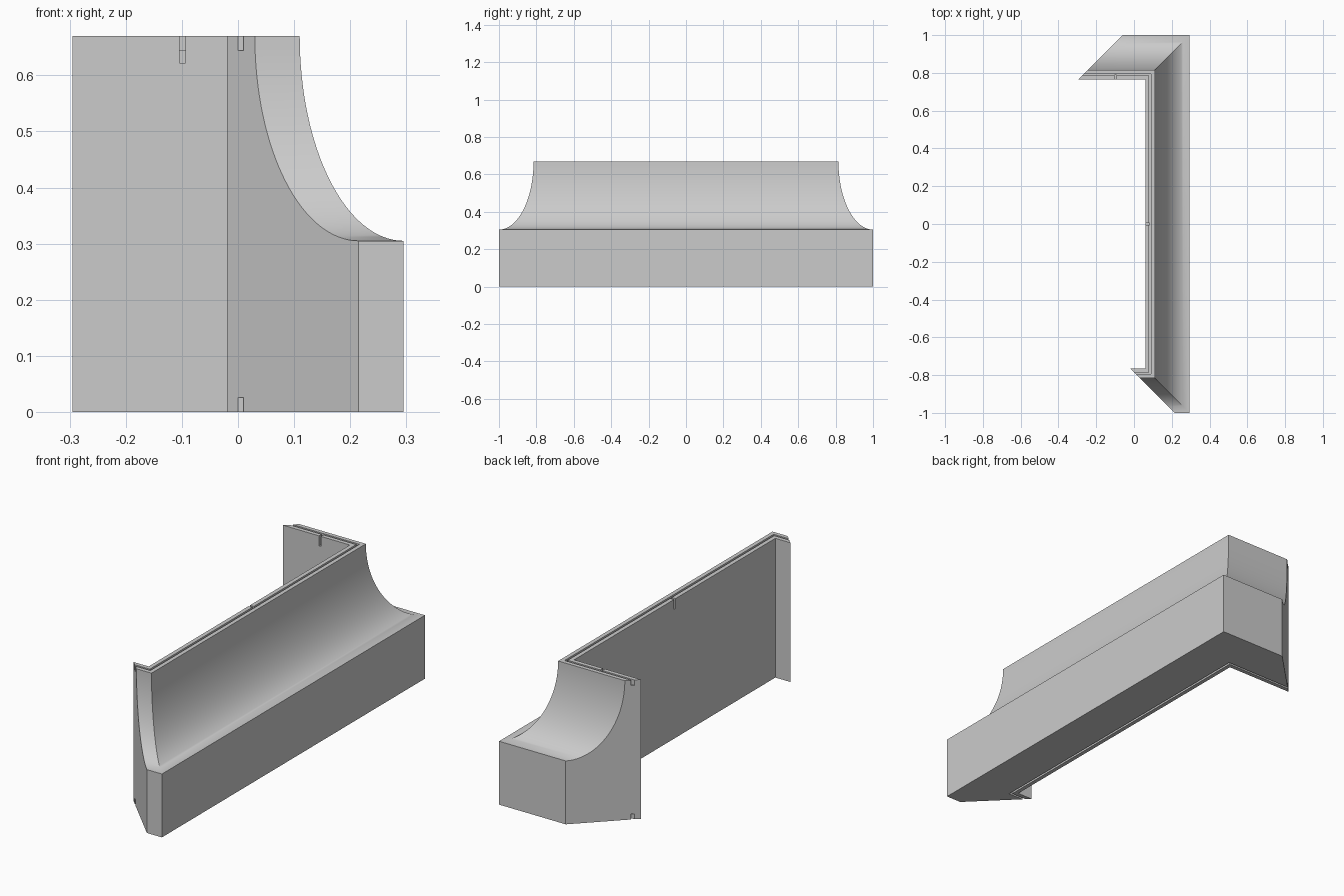
import bpy, bmesh, math

cube = bpy.data.objects.get("Cube")
if cube:
    bpy.data.objects.remove(cube, do_unlink=True)

# Main dimensions
HEIGHT, LEDGE = 0.67, 0.305          # wall top and plinth top
TOP_W, BASE_W = 0.05, 0.235          # thickness at top and at base
IN_X, IN_Y = 0.06, 0.765             # inner faces of long wall and returns
FRONT_END, BACK_END = -0.02, -0.295  # inner ends of the two returns
GROOVE = (0.02, 0.03)                # groove walls, from the inner face
GROOVE_DEPTH, SLOT_DEPTH, SLOT_W = 0.026, 0.048, 0.011
STEPS = 32

grey = bpy.data.materials.new("Light grey")
grey.use_nodes = True
colour = (0.6, 0.6, 0.6, 1)
grey.diffuse_color = colour
grey.node_tree.nodes["Principled BSDF"].inputs["Base Color"].default_value = colour


def make_object(name, bm):
    bmesh.ops.recalc_face_normals(bm, faces=bm.faces)
    mesh = bpy.data.meshes.new(name)
    bm.to_mesh(mesh)
    bm.free()
    mesh.materials.append(grey)
    obj = bpy.data.objects.new(name, mesh)
    bpy.context.collection.objects.link(obj)
    return obj


# Cross-section: (distance out from inner face, height), with top and bottom grooves
g0, g1 = GROOVE
profile = [(0, 0), (g0, 0), (g0, GROOVE_DEPTH), (g1, GROOVE_DEPTH), (g1, 0),
           (BASE_W, 0)]
for i in range(STEPS + 1):
    a = math.pi / 2 * (1 - i / STEPS)
    profile.append((BASE_W - (BASE_W - TOP_W) * math.cos(a),
                    HEIGHT - (HEIGHT - LEDGE) * math.sin(a)))
low = HEIGHT - GROOVE_DEPTH
profile += [(g1, HEIGHT), (g1, low), (g0, low), (g0, HEIGHT), (0, HEIGHT)]

# Mitred sweep: each path point moves diagonally as the section goes outward
path = [(FRONT_END, -1), (IN_X, -1), (IN_X, 1), (BACK_END, 1)]
bm = bmesh.new()
rings = [[bm.verts.new((x + d, side * (IN_Y + d), z)) for d, z in profile]
         for x, side in path]
n = len(profile)
for a, b in zip(rings, rings[1:]):
    for i in range(n):
        j = (i + 1) % n
        bm.faces.new((a[i], a[j], b[j], b[i]))
bm.faces.new(rings[0])
bm.faces.new(rings[-1])
wall = make_object("coved_corner_wall", bm)


# Small slots from the inner faces into the top groove
def cut_slot(x0, x1, y0, y1):
    bm = bmesh.new()
    bmesh.ops.create_cube(bm, size=1)
    z0, z1 = HEIGHT - SLOT_DEPTH, HEIGHT + 0.02
    for v in bm.verts:
        v.co = (x1 if v.co.x > 0 else x0, y1 if v.co.y > 0 else y0,
                z1 if v.co.z > 0 else z0)
    cutter = make_object("slot_cutter", bm)
    cutter.hide_render = True
    mod = wall.modifiers.new("slot", "BOOLEAN")
    mod.operation, mod.solver, mod.object = "DIFFERENCE", "EXACT", cutter
    bpy.ops.object.modifier_apply(modifier=mod.name)
    bpy.data.objects.remove(cutter, do_unlink=True)


bpy.ops.object.select_all(action="DESELECT")
bpy.context.view_layer.objects.active = wall
wall.select_set(True)
reach = g0 + 0.003
half = SLOT_W / 2
cut_slot(IN_X - 0.02, IN_X + reach, -half, half)
cut_slot(-0.099 - half, -0.099 + half, IN_Y - 0.02, IN_Y + reach)

bpy.ops.object.shade_smooth_by_angle(angle=math.radians(30))
